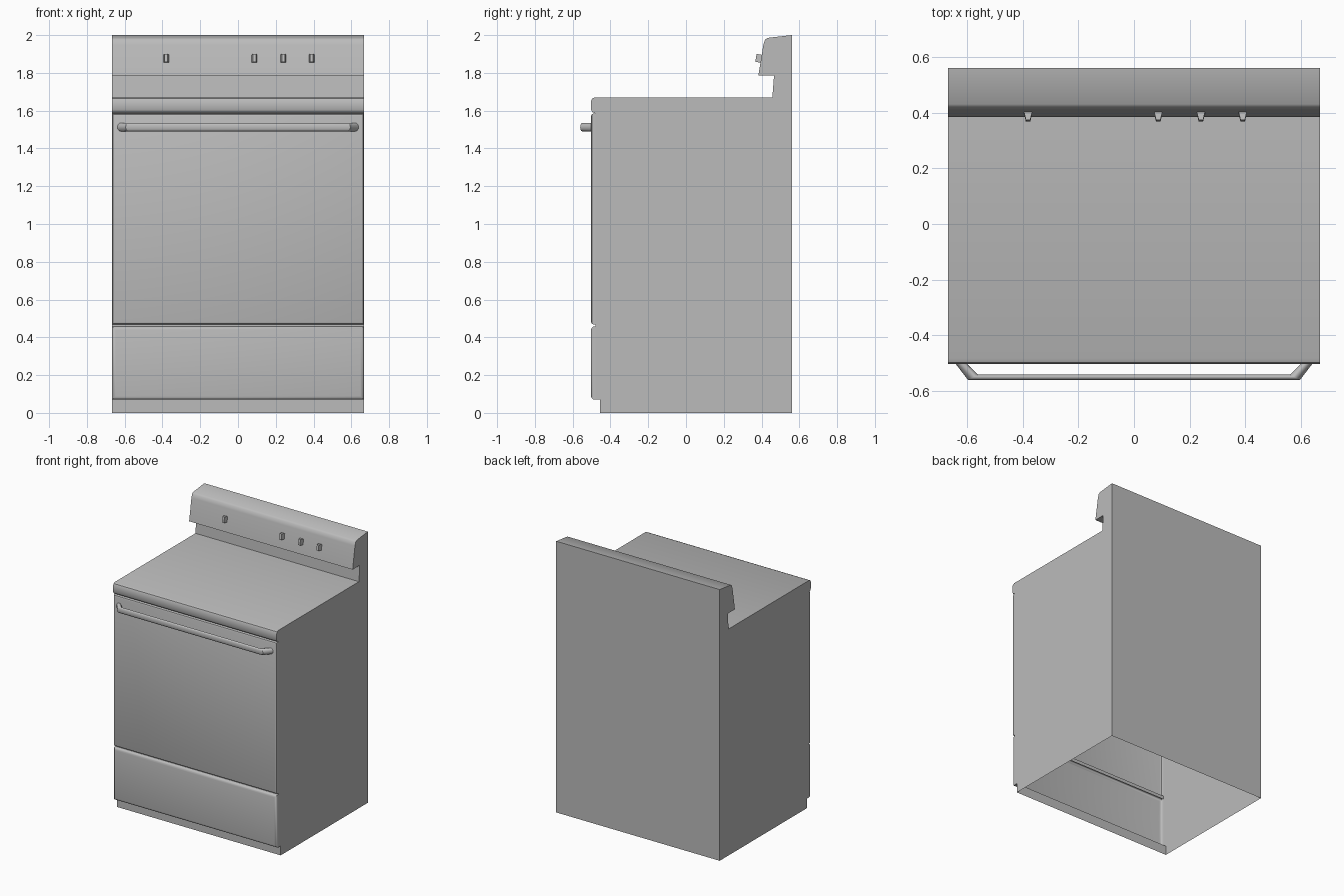
import bpy, bmesh, math
from mathutils import Vector

cube = bpy.data.objects.get("Cube")
if cube:
    bpy.data.objects.remove(cube, do_unlink=True)

HALF = 0.667          # half the width of the range
FACE_Y = -0.503       # front of door, drawer and lip
REBATE_Y = -0.478     # where the front panels meet the body

grey = bpy.data.materials.new("light grey enamel")
grey.use_nodes = True
grey.diffuse_color = (0.5, 0.5, 0.5, 1)
grey.node_tree.nodes["Principled BSDF"].inputs["Base Color"].default_value = (0.5, 0.5, 0.5, 1)


def finish(bm, name, angle):
    bmesh.ops.recalc_face_normals(bm, faces=bm.faces)
    mesh = bpy.data.meshes.new(name)
    bm.to_mesh(mesh)
    bm.free()
    mesh.materials.append(grey)
    obj = bpy.data.objects.new(name, mesh)
    bpy.context.collection.objects.link(obj)
    bpy.ops.object.select_all(action="DESELECT")
    obj.select_set(True)
    bpy.context.view_layer.objects.active = obj
    bpy.ops.object.shade_smooth_by_angle(angle=math.radians(angle))
    return obj


def front_panel(name, z0, z1, bevel, segments, angle):
    """Open-backed panel with a rounded front rim."""
    bm = bmesh.new()
    bmesh.ops.create_cube(bm, size=1)
    for v in bm.verts:
        v.co = (v.co.x * 2 * HALF,
                FACE_Y if v.co.y < 0 else REBATE_Y,
                z0 if v.co.z < 0 else z1)
    back = [f for f in bm.faces if all(v.co.y == f.verts[0].co.y for v in f.verts)
            and f.calc_center_median().y > FACE_Y + 0.02]
    bmesh.ops.delete(bm, geom=back, context="FACES_ONLY")
    rim = [e for e in bm.edges if all(v.co.y < FACE_Y + 0.001 for v in e.verts)]
    bmesh.ops.bevel(bm, geom=rim, offset=bevel, segments=segments,
                    profile=0.5, affect="EDGES")
    return finish(bm, name, angle)


# Hollow body: side profile swept across, open below and behind the front panels
profile = [
    (0.56, 0), (0.56, 2), (0.43, 1.985), (0.418, 1.975), (0.41, 1.95),
    (0.383, 1.787), (0.466, 1.787), (0.457, 1.67),
    (-0.482, 1.67), (-0.497, 1.664), (FACE_Y, 1.65), (FACE_Y, 1.605),
    (-0.496, 1.592), (REBATE_Y, 1.585), (REBATE_Y, 0.07),
    (-0.455, 0.07), (-0.455, 0),
]
count = len(profile)
open_spans = (13, count - 1)
bm = bmesh.new()
right = [bm.verts.new((-HALF, y, z)) for y, z in profile]
left = [bm.verts.new((HALF, y, z)) for y, z in profile]
bm.faces.new(right)
bm.faces.new(left)
for i in range(count):
    if i not in open_spans:
        j = (i + 1) % count
        bm.faces.new((right[i], right[j], left[j], left[i]))
finish(bm, "body", 42)

# Oven door and storage drawer, with the rail seen in the gap between them
front_panel("oven_door", 0.468, 1.585, 0.014, 2, 25)
front_panel("storage_drawer", 0.07, 0.458, 0.019, 3, 40)
bm = bmesh.new()
bm.faces.new([bm.verts.new((x, REBATE_Y, z)) for x, z in
              ((-HALF, 0.45), (HALF, 0.45), (HALF, 0.476), (-HALF, 0.476))])
finish(bm, "gap_rail", 30)

# Door handle: oval section swept along mitred corners
SIDES = 12
outer = [Vector((0.645, -0.495, 1.513)), Vector((0.595, -0.56, 1.513))]
inner = [Vector((0.605, -0.495, 1.513)), Vector((0.56, -0.54, 1.513))]
stations = list(zip(inner, outer))
flip = Vector((-1, 1, 1))
stations += [(a * flip, b * flip) for a, b in reversed(stations)]
bm = bmesh.new()
rings = []
for a, b in stations:
    ring = []
    for k in range(SIDES):
        t = 2 * math.pi * k / SIDES
        p = a.lerp(b, 0.5 + 0.5 * math.cos(t))
        p.z += 0.023 * math.sin(t)
        ring.append(bm.verts.new(p))
    rings.append(ring)
for r0, r1 in zip(rings, rings[1:]):
    for k in range(SIDES):
        n = (k + 1) % SIDES
        bm.faces.new((r0[k], r0[n], r1[n], r1[k]))
bm.faces.new(rings[0])
bm.faces.new(rings[-1])
finish(bm, "door_handle", 40)

# Control knobs: tapered blocks square to the sloping panel
up = Vector((0, 0.027, 0.163)).normalized()
out = Vector((0, -up.z, up.y))
for number, x in enumerate((-0.38, 0.087, 0.24, 0.39), 1):
    base = Vector((x, 0.398, 1.875))
    bm = bmesh.new()
    bmesh.ops.create_cube(bm, size=1)
    for v in bm.verts:
        tip = v.co.y < 0
        v.co = (base + Vector((v.co.x * (0.016 if tip else 0.03), 0, 0))
                + up * v.co.z * 0.042 + out * (0.028 if tip else -0.003))
    finish(bm, f"control_knob_{number}", 20)
